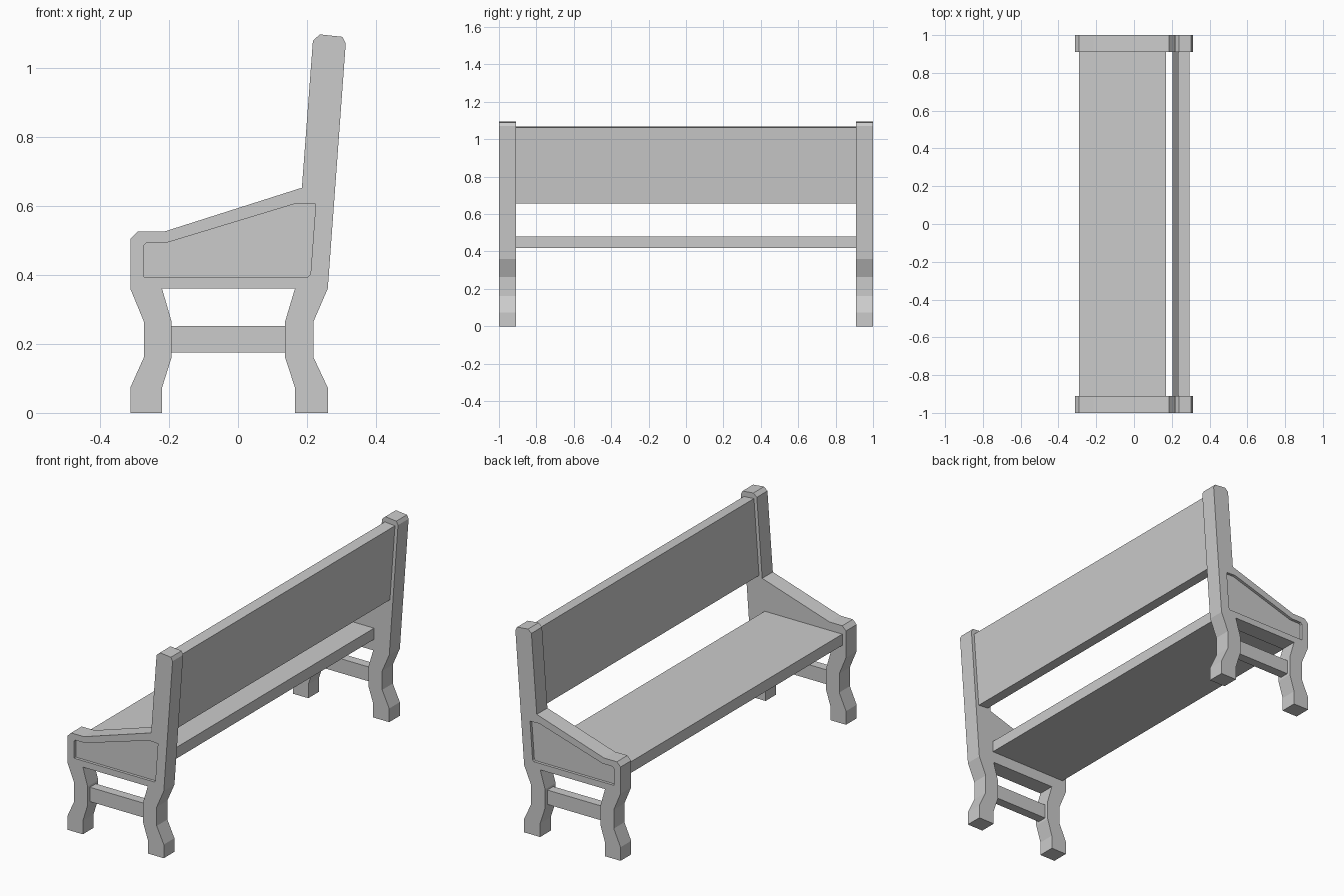
import bpy, bmesh

if "Cube" in bpy.data.objects:
    bpy.data.objects.remove(bpy.data.objects["Cube"])


def prism(name, pts, y0, y1):
    """Extrude an x-z outline from y0 to y1."""
    bm = bmesh.new()
    face = bm.faces.new([bm.verts.new((x, y0, z)) for x, z in pts])
    ext = bmesh.ops.extrude_face_region(bm, geom=[face])
    verts = [g for g in ext["geom"] if isinstance(g, bmesh.types.BMVert)]
    bmesh.ops.translate(bm, verts=verts, vec=(0, y1 - y0, 0))
    bmesh.ops.recalc_face_normals(bm, faces=bm.faces)
    mesh = bpy.data.meshes.new(name)
    bm.to_mesh(mesh)
    bm.free()
    ob = bpy.data.objects.new(name, mesh)
    bpy.context.collection.objects.link(ob)
    return ob


# End frame outline: front leg, armrest, back post, rear leg
frame = [(-.312, 0), (-.312, .073), (-.272, .162), (-.272, .263), (-.312, .36),
         (-.312, .503), (-.29, .525), (-.214, .525), (.185, .652),
         (.217, 1.078), (.237, 1.096), (.302, 1.089), (.312, 1.07),
         (.26, .36), (.218, .263), (.218, .162), (.26, .073), (.26, 0),
         (.165, 0), (.165, .073), (.136, .162), (.136, .263), (.165, .36),
         (-.22, .36), (-.192, .263), (-.192, .162), (-.22, .073), (-.22, 0)]

# Recessed panel on the outer face of each end
panel = [(-.272, .394), (-.272, .485), (-.264, .493), (-.206, .493),
         (.17, .607), (.225, .605), (.21, .402), (.203, .394)]

stretcher = [(-.2, .175), (-.2, .252), (.145, .252), (.145, .175)]

for side, s in (("left", -1), ("right", 1)):
    end = prism(side + "_end_frame", frame, s * .91, s)
    cutter = prism(side + "_panel_cutter", panel, s * .985, s * 1.05)
    cutter.hide_render = True
    cutter.hide_set(True)
    cut = end.modifiers.new("panel_recess", "BOOLEAN")
    cut.operation = "DIFFERENCE"
    cut.solver = "EXACT"
    cut.object = cutter
    prism(side + "_leg_stretcher", stretcher, s * .93, s * .98)

# Seat board
prism("seat", [(-.29, .42), (-.29, .48), (.17, .48), (.17, .42)], -.911, .911)

# Leaning backrest board
prism("backrest", [(.204, .662), (.234, 1.067), (.294, 1.062), (.264, .657)],
      -.911, .911)
